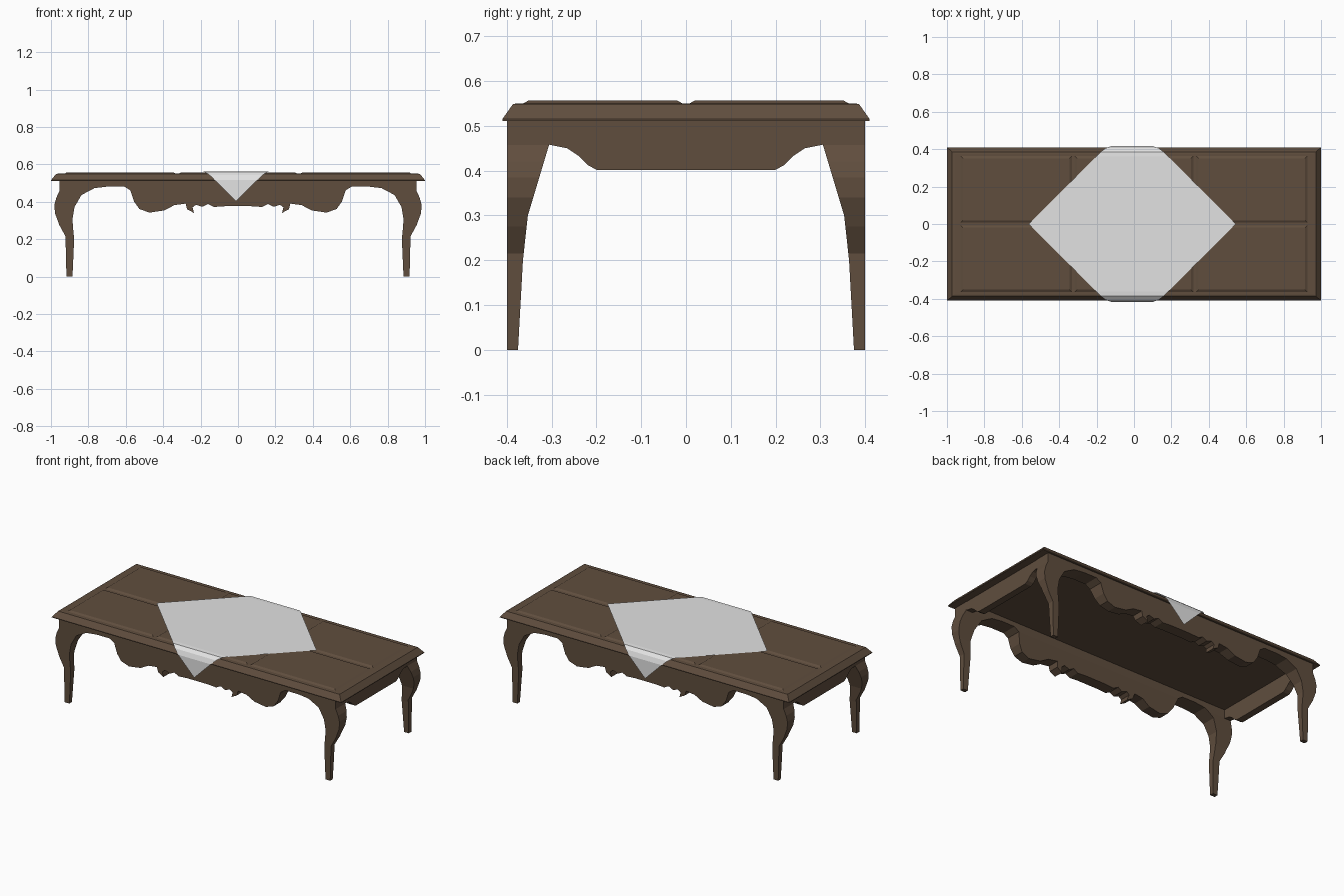
import bpy, bmesh
from mathutils import Vector

if "Cube" in bpy.data.objects:
    bpy.data.objects.remove(bpy.data.objects["Cube"])


def material(name, rgb):
    m = bpy.data.materials.new(name)
    m.diffuse_color = (*rgb, 1)
    m.use_nodes = True
    m.node_tree.nodes["Principled BSDF"].inputs["Base Color"].default_value = m.diffuse_color
    return m


WOOD = material("brown wood", (0.117, 0.076, 0.048))
CLOTH = material("pale cloth", (0.76, 0.76, 0.76))


def finish(name, bm, mat):
    bmesh.ops.recalc_face_normals(bm, faces=bm.faces)
    me = bpy.data.meshes.new(name)
    bm.to_mesh(me)
    bm.free()
    me.materials.append(mat)
    ob = bpy.data.objects.new(name, me)
    bpy.context.collection.objects.link(ob)
    return ob


def prism(outline, place, a, b):
    """Closed prism of a 2D outline between two offsets."""
    bm = bmesh.new()
    rings = [[bm.verts.new(place(u, v, d)) for u, v in outline] for d in (a, b)]
    n = len(outline)
    caps = [bm.faces.new(r) for r in rings]
    for i in range(n):
        j = (i + 1) % n
        bm.faces.new((rings[0][i], rings[0][j], rings[1][j], rings[1][i]))
    bm.normal_update()
    bmesh.ops.triangulate(bm, faces=caps, ngon_method='EAR_CLIP')
    return bm


def stack(layers):
    """Rectangles (x0, x1, y0, y1, z) stacked into a closed solid."""
    bm = bmesh.new()
    rings = [[bm.verts.new((x, y, z)) for x, y in
              ((x0, y0), (x1, y0), (x1, y1), (x0, y1))]
             for x0, x1, y0, y1, z in layers]
    bm.faces.new(rings[0])
    bm.faces.new(rings[-1])
    for r, s in zip(rings, rings[1:]):
        for i in range(4):
            j = (i + 1) % 4
            bm.faces.new((r[i], r[j], s[j], s[i]))
    return bm


def lerp(table, t):
    for (a, p), (b, q) in zip(table, table[1:]):
        if t <= b:
            return p + (q - p) * (t - a) / (b - a)
    return table[-1][1]


# Tabletop with sloping edge
finish("tabletop", stack([(-1, 1, -.41, .41, .511), (-1, 1, -.41, .41, .515),
                          (-.972, .972, -.386, .386, .549),
                          (-.96, .96, -.375, .375, .55)]), WOOD)

# Six raised panels on the top
c = .014
for x0, x1 in ((-.935, -.325), (-.325, .325), (.325, .935)):
    for y0, y1 in ((-.365, -.006), (.006, .365)):
        a, b = x0 + .006, x1 - .006
        finish("top_panel", stack([(a, b, y0, y1, .549),
                                   (a + c, b - c, y0 + c, y1 - c, .557)]), WOOD)

# Long frames: curved legs and scrolled apron in one outline, tapering in depth
half = [(-.955, .513), (-.955, .457), (-.972, .42), (-.981, .385), (-.979, .34),
        (-.955, .275), (-.922, .215), (-.92, .1), (-.917, 0), (-.885, 0),
        (-.876, .2), (-.882, .26), (-.885, .307), (-.874, .372), (-.837, .436),
        (-.767, .473), (-.698, .481), (-.607, .481), (-.575, .46), (-.555, .4),
        (-.527, .361), (-.473, .342), (-.393, .354), (-.34, .382), (-.28, .39),
        (-.272, .36), (-.235, .34), (-.243, .37), (-.225, .384), (-.19, .373),
        (-.16, .388), (-.13, .372), (-.07, .376)]
outline = half + [(-x, z) for x, z in reversed(half)]
DEPTH = [(0, .025), (.2, .036), (.3, .047), (.46, .095), (.52, .095)]
for side, name in ((-1, "front_legs_and_apron"), (1, "back_legs_and_apron")):
    bm = prism(outline, lambda u, v, d: (u, d, v), .4 * side, .3 * side)
    for z in (.2, .3, .46):
        bmesh.ops.bisect_plane(bm, geom=bm.verts[:] + bm.edges[:] + bm.faces[:],
                               plane_co=Vector((0, 0, z)), plane_no=Vector((0, 0, 1)))
    for v in bm.verts:
        if abs(v.co.y) < .35:
            v.co.y = side * (.4 - lerp(DEPTH, v.co.z))
    finish(name, bm, WOOD)

# End aprons between the legs
edge = [(-.39, .513), (-.39, .46), (-.305, .458), (-.265, .45), (-.24, .433),
        (-.22, .413), (-.2, .402)]
edge = edge + [(-y, z) for y, z in reversed(edge)]
for side, name in ((-1, "left_apron"), (1, "right_apron")):
    finish(name, prism(edge, lambda u, v, d: (d, u, v), .91 * side, .953 * side), WOOD)

# Diamond cloth draped over both long edges
path = [(0, .562), (.36, .562), (.385, .56), (.405, .543), (.416, .515), (.418, .402)]
rows, s = [], 0
for i, (y, z) in enumerate(path):
    if i:
        s += (Vector(path[i]) - Vector(path[i - 1])).length
    rows.append((y, z, s))
total = s
for side, name in ((-1, "cloth_front_half"), (1, "cloth_back_half")):
    bm = bmesh.new()
    pairs = []
    for y, z, s in rows[:-1]:
        w = .553 * (1 - s / total)
        pairs.append([bm.verts.new((-.01 + k * w, side * y, z)) for k in (-1, 1)])
    tip = bm.verts.new((-.01, side * rows[-1][0], rows[-1][1]))
    for p, q in zip(pairs, pairs[1:]):
        bm.faces.new((p[0], p[1], q[1], q[0]))
    bm.faces.new((*pairs[-1], tip))
    ob = finish(name, bm, CLOTH)
    if ob.data.polygons[0].normal.z < 0:
        ob.data.flip_normals()
